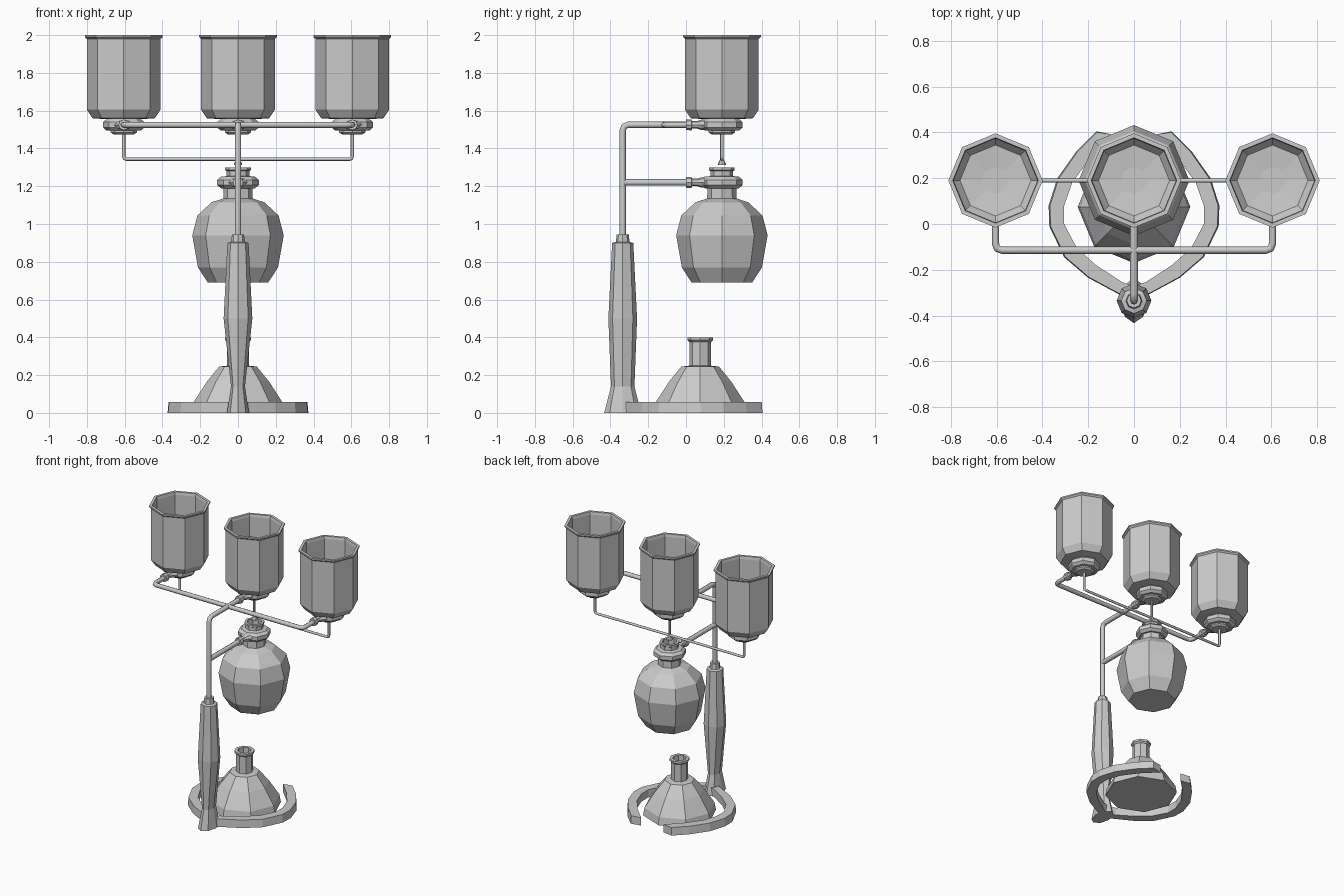
import bpy, bmesh, math
from mathutils import Vector, Matrix

if "Cube" in bpy.data.objects:
    bpy.data.objects.remove(bpy.data.objects["Cube"])

CY = 0.19          # depth of the vessels' axis
POST_Y = -0.335    # depth of the stand's axis
ARM_Z, LOW_Z = 1.525, 1.22


def finish(name, bm):
    bmesh.ops.remove_doubles(bm, verts=bm.verts, dist=1e-5)
    bmesh.ops.recalc_face_normals(bm, faces=bm.faces)
    me = bpy.data.meshes.new(name)
    bm.to_mesh(me)
    bm.free()
    ob = bpy.data.objects.new(name, me)
    bpy.context.collection.objects.link(ob)
    return ob


def lathe(name, profile, loc=(0, 0, 0), sides=8, along_y=False, closed=False):
    """Faceted loft of (r, z) or (rx, z, ry) rings around an axis."""
    bm = bmesh.new()
    rings = []
    for p in profile:
        rx, z, ry = p[0], p[1], p[-1] if len(p) == 3 else p[0]
        rings.append([bm.verts.new((rx * math.cos(2 * math.pi * i / sides),
                                    ry * math.sin(2 * math.pi * i / sides), z))
                      for i in range(sides)])
    pairs = list(zip(rings, rings[1:]))
    if closed:
        pairs.append((rings[-1], rings[0]))
    for a, b in pairs:
        for i in range(sides):
            j = (i + 1) % sides
            bm.faces.new((a[i], a[j], b[j], b[i]))
    if not closed:
        bm.faces.new(rings[0])
        bm.faces.new(rings[-1])
    if along_y:
        bm.transform(Matrix.Rotation(-math.pi / 2, 4, 'X'))
    bm.transform(Matrix.Translation(loc))
    return finish(name, bm)


def tube(name, points, radius, bend=0.03):
    """Round rod along a path with softened corners."""
    pts = [Vector(p) for p in points]
    path = [pts[0]]
    for a, p, b in zip(pts, pts[1:], pts[2:]):
        s = p + (a - p).normalized() * bend
        e = p + (b - p).normalized() * bend
        path += [s, s * 0.25 + p * 0.5 + e * 0.25, e]
    path.append(pts[-1])
    cu = bpy.data.curves.new(name, 'CURVE')
    cu.dimensions = '3D'
    cu.bevel_depth, cu.bevel_resolution, cu.use_fill_caps = radius, 2, True
    sp = cu.splines.new('POLY')
    sp.points.add(len(path) - 1)
    for q, v in zip(sp.points, path):
        q.co = (*v, 1)
    tmp = bpy.data.objects.new(name + "_path", cu)
    bpy.context.collection.objects.link(tmp)
    me = bpy.data.meshes.new_from_object(tmp.evaluated_get(bpy.context.evaluated_depsgraph_get()))
    bpy.data.objects.remove(tmp)
    ob = bpy.data.objects.new(name, me)
    bpy.context.collection.objects.link(ob)
    return ob


# Teardrop base ring, open at the back
outer = [(0, -.36), (.06, -.31), (.20, -.235), (.305, -.145), (.37, -.01),
         (.373, .08), (.335, .20), (.25, .32), (.165, .405)]
inner = [(0, -.27), (.05, -.255), (.165, -.18), (.25, -.105), (.305, 0),
         (.305, .08), (.27, .18), (.19, .29), (.09, .39)]
bm = bmesh.new()
sections = []
right = list(zip(outer, inner))
left = [((-o[0], o[1]), (-i[0], i[1])) for o, i in reversed(right[1:])]
for o, i in left + right:
    sections.append([bm.verts.new((*o, 0)), bm.verts.new((o[0] * .985, o[1] * .99, .057)),
                     bm.verts.new((*i, .057)), bm.verts.new((*i, 0))])
for a, b in zip(sections, sections[1:]):
    for k in range(4):
        bm.faces.new((a[k], a[(k + 1) % 4], b[(k + 1) % 4], b[k]))
bm.faces.new(sections[0])
bm.faces.new(sections[-1])
finish("base_ring", bm)

# Stand handle with flared foot and collar
lathe("stand_handle", [(.058, 0, .098), (.037, .14, .062), (.076, .50, .076),
                       (.056, .90), (.036, .905), (.032, .945)], (0, POST_Y, 0))

# Upright, arms and cross bar
tube("upright_rod", [(0, POST_Y, .9), (0, POST_Y, ARM_Z), (0, .03, ARM_Z)], .017)
tube("lower_arm", [(0, POST_Y, LOW_Z), (0, .03, LOW_Z)], .017)
tube("cross_bar", [(-.605, .03, ARM_Z), (-.605, -.115, ARM_Z),
                   (.605, -.115, ARM_Z), (.605, .03, ARM_Z)], .016)

# Clamps: socket, tapered neck and chamfered ring
for x, z, tag in ((-.605, ARM_Z, "left"), (0, ARM_Z, "middle"), (.605, ARM_Z, "right"), (0, LOW_Z, "lower")):
    lathe("clamp_socket_" + tag, [(.028, 0), (.029, .028), (.02, .032), (.02, .06),
                                  (.035, .08, .027), (.065, .12, .029)],
          (x, 0, z), along_y=True)
    lathe("clamp_ring_" + tag, [(.065, -.031), (.09, -.031), (.11, -.014), (.11, .014),
                                (.09, .031), (.065, .031)], (x, CY, z), closed=True)

# Open faceted cups
for x, tag in ((-.605, "left"), (0, "middle"), (.605, "right")):
    lathe("cup_" + tag, [(.055, 1.475), (.07, 1.485), (.07, 1.553), (.165, 1.56), (.195, 1.605),
                         (.195, 1.98), (.206, 1.99), (.206, 2.0), (.187, 2.0), (.183, 1.98),
                         (.183, 1.61), (.155, 1.575), (.06, 1.565)], (x, CY, 0))

# Thin drip tubes joining the cups, with a nozzle in the middle
tube("drip_tube", [(-.605, CY, 1.49), (-.605, CY, 1.343), (.605, CY, 1.343), (.605, CY, 1.49)], .009, .015)
lathe("drip_nozzle", [(.022, 1.312), (.02, 1.322), (.009, 1.343), (.009, 1.49)], (0, CY, 0))

# Hanging round flask
lathe("flask", [(.16, .69), (.212, .77), (.242, .94), (.215, 1.045), (.14, 1.115), (.078, 1.135),
                (.075, 1.25), (.06, 1.255), (.06, 1.28), (.068, 1.285), (.068, 1.298),
                (.05, 1.298), (.05, 1.14)], (0, CY, 0))

# Burner with open neck
lathe("burner", [(.246, 0), (.236, .055), (.165, .165), (.10, .245), (.057, .25), (.057, .375),
                 (.068, .385), (.068, .4), (.046, .4), (.046, .28)], (0, .075, 0))
